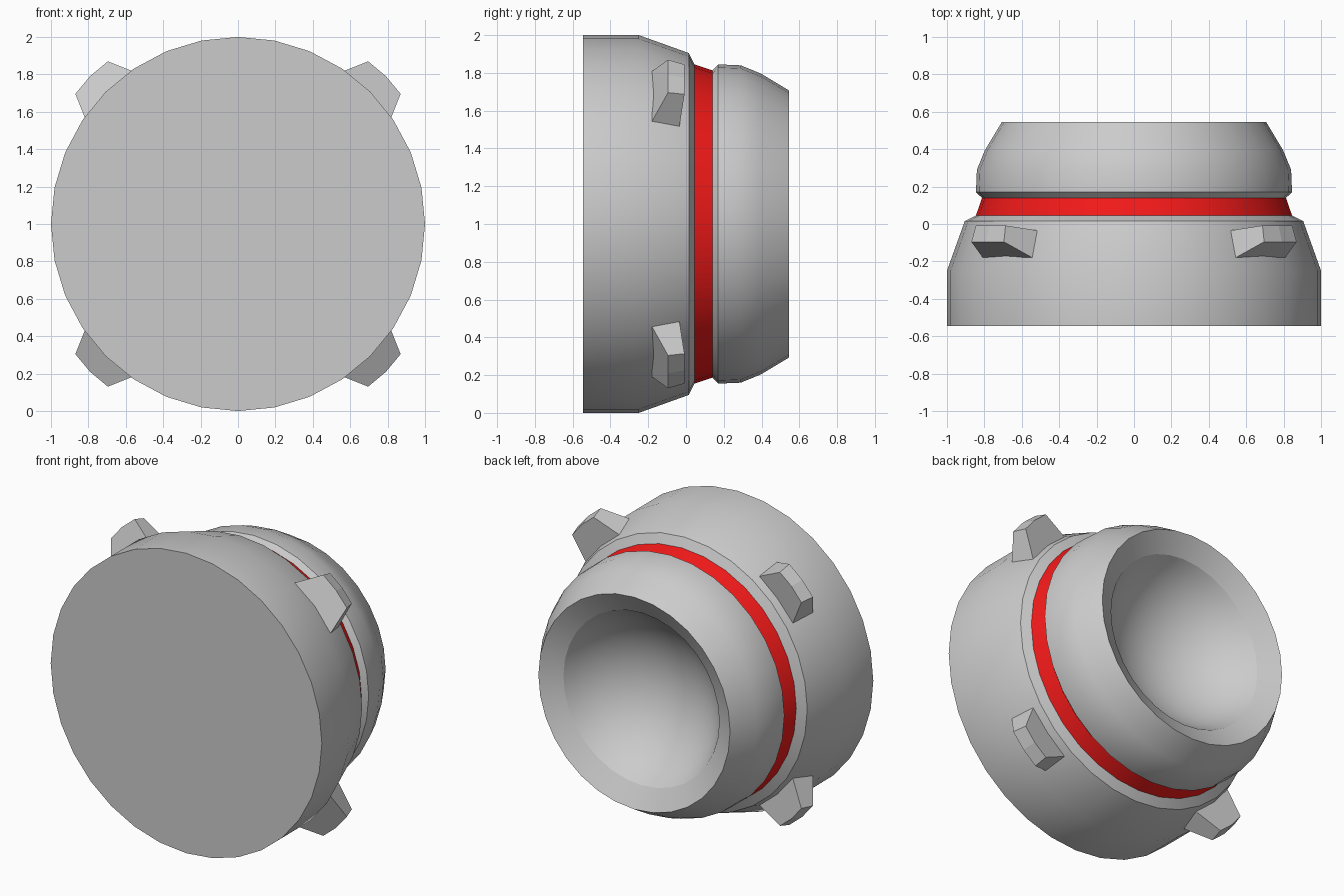
import bpy, bmesh, math
from mathutils import Matrix, Vector

if "Cube" in bpy.data.objects:
    bpy.data.objects.remove(bpy.data.objects["Cube"])

SIDES = 32
CENTRE = Vector((0, 0, 1))


def finish(name, bm, smooth=True, colour=None):
    me = bpy.data.meshes.new(name)
    bm.to_mesh(me)
    bm.free()
    ob = bpy.data.objects.new(name, me)
    bpy.context.collection.objects.link(ob)
    for p in me.polygons:
        p.use_smooth = smooth
    if smooth:
        me.set_sharp_from_angle(angle=math.radians(25))
    if colour:
        mat = bpy.data.materials.new(name)
        mat.diffuse_color = colour
        mat.use_nodes = True
        mat.node_tree.nodes["Principled BSDF"].inputs["Base Color"].default_value = mat.diffuse_color
        me.materials.append(mat)
    return ob


def lathe(name, profile, colour=None):
    """Spin (y, radius) points round the y axis; radius 0 makes a pole."""
    bm = bmesh.new()
    rings = []
    for y, r in profile:
        if r < 1e-5:
            rings.append([bm.verts.new(CENTRE + Vector((0, y, 0)))] * SIDES)
        else:
            rings.append([bm.verts.new(CENTRE + Vector((r * math.sin(a), y, r * math.cos(a))))
                          for a in (2 * math.pi * j / SIDES for j in range(SIDES))])
    for lo, hi in zip(rings, rings[1:]):
        for j in range(SIDES):
            k = (j + 1) % SIDES
            quad = [lo[j], lo[k], hi[k], hi[j]]
            bm.faces.new(list(dict.fromkeys(quad)))
    return finish(name, bm, colour=colour)


# Wide front housing with closed flat face
lathe("front_housing", [(-0.545, 0), (-0.545, 1.0), (-0.25, 1.0),
                        (0.015, 0.905), (0.045, 0.845)])

# Red band in the groove
lathe("red_band", [(0.045, 0.845), (0.14, 0.813)], (0.9, 0.01, 0.01, 1))

# Rear collar, bevelled rim and concave bowl
rim_y, rim_r, slope = 0.47, 0.575, math.radians(63)
R = rim_r / math.sin(slope)
bowl_y = rim_y + R * math.cos(slope)
bowl = [(bowl_y - R * math.cos(slope * t / 10), R * math.sin(slope * t / 10))
        for t in range(10, -1, -1)]
lathe("rear_collar", [(0.14, 0.813), (0.17, 0.845), (0.29, 0.84), (0.395, 0.797),
                      (0.545, 0.707)] + bowl)


# Four tapered lugs on the diagonals
def lug(name, angle):
    bm = bmesh.new()
    # (tangent, y, radial) outlines of the front and back ends
    front = [(-0.233, -0.24, 0.85), (-0.123, -0.095, 1.107), (0, -0.095, 1.118),
             (0.123, -0.095, 1.107), (0.233, -0.24, 0.85)]
    back = [(-0.194, -0.043, 0.85), (-0.112, -0.008, 1.083), (0, -0.008, 1.094),
            (0.112, -0.008, 1.083), (0.194, -0.043, 0.85)]
    f = [bm.verts.new(p) for p in front]
    b = [bm.verts.new(p) for p in back]
    bm.faces.new(f)
    bm.faces.new(b[::-1])
    for i in range(5):
        k = (i + 1) % 5
        bm.faces.new([f[k], f[i], b[i], b[k]])
    bmesh.ops.recalc_face_normals(bm, faces=bm.faces)
    bm.transform(Matrix.Translation(CENTRE) @ Matrix.Rotation(angle, 4, 'Y'))
    finish(name, bm, smooth=False)


for i in range(4):
    lug(f"lug_{i + 1}", math.radians(45 + 90 * i))
